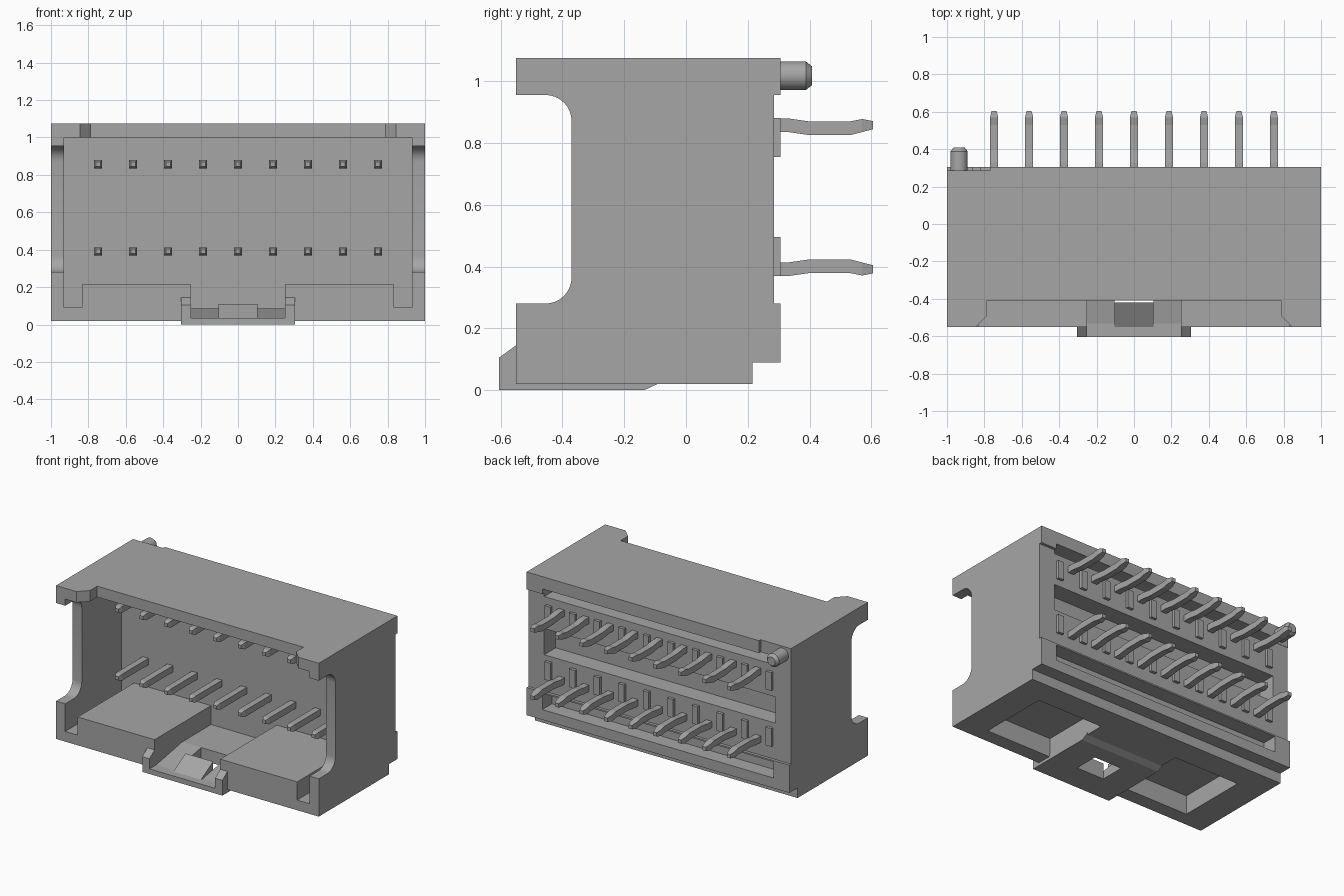
import bpy, bmesh, math

if "Cube" in bpy.data.objects:
    bpy.data.objects.remove(bpy.data.objects["Cube"], do_unlink=True)

GREY = (0.38, 0.38, 0.38, 1.0)
grey = bpy.data.materials.new("mid grey")
grey.use_nodes = True
grey.diffuse_color = GREY
grey.node_tree.nodes["Principled BSDF"].inputs["Base Color"].default_value = GREY


def loft(name, rings):
    """Solid through closed rings of points, capped at both ends."""
    bm = bmesh.new()
    loops = [[bm.verts.new(p) for p in ring] for ring in rings]
    n = len(loops[0])
    for a, b in zip(loops, loops[1:]):
        for i in range(n):
            bm.faces.new((a[i], a[(i + 1) % n], b[(i + 1) % n], b[i]))
    bm.faces.new(loops[0])
    bm.faces.new(loops[-1])
    bmesh.ops.recalc_face_normals(bm, faces=bm.faces)
    mesh = bpy.data.meshes.new(name)
    bm.to_mesh(mesh)
    bm.free()
    mesh.materials.append(grey)
    obj = bpy.data.objects.new(name, mesh)
    bpy.context.collection.objects.link(obj)
    return obj


def prism(name, profile, axis, lo, hi):
    """Extrude a 2D profile along x (y,z), y (x,z) or z (x,y)."""
    place = {"x": lambda p, t: (t, p[0], p[1]),
             "y": lambda p, t: (p[0], t, p[1]),
             "z": lambda p, t: (p[0], p[1], t)}[axis]
    return loft(name, [[place(p, t) for p in profile] for t in (lo, hi)])


def box(name, x0, x1, y0, y1, z0, z1):
    return prism(name, [(x0, y0), (x1, y0), (x1, y1), (x0, y1)], "z", z0, z1)


def cut(cutter, *targets):
    """Subtract the cutter from each target, then discard it."""
    cutter.hide_render = True
    for obj in targets:
        mod = obj.modifiers.new("cut", "BOOLEAN")
        mod.operation, mod.solver, mod.object = "DIFFERENCE", "EXACT", cutter
        bpy.context.view_layer.objects.active = obj
        bpy.ops.object.modifier_apply(modifier=mod.name)
    bpy.data.objects.remove(cutter, do_unlink=True)
    bpy.context.view_layer.update()


def arc(cy, cz, r, a0, a1, n=8):
    return [(cy + r * math.cos(math.radians(a0 + (a1 - a0) * i / n)),
             cz + r * math.sin(math.radians(a0 + (a1 - a0) * i / n))) for i in range(n + 1)]


# Housing: side profile with rounded notch at the front, stepped back
side = [(-0.55, 0.02), (0.215, 0.02), (0.215, 0.09), (0.305, 0.09), (0.305, 0.28),
        (0.285, 0.28), (0.285, 0.955), (0.305, 0.955), (0.305, 1.075), (-0.55, 1.075), (-0.55, 0.955)]
side += arc(-0.455, 0.87, 0.085, 90, 0) + arc(-0.455, 0.365, 0.085, 0, -90) + [(-0.55, 0.28)]
housing = prism("housing", side, "x", -1, 1)

# Cavity leaves two raised key blocks on the floor
half = [(0.93, 1.0), (0.93, 0.09), (0.835, 0.09), (0.835, 0.215), (0.25, 0.215), (0.25, 0.085)]
cut(prism("cavity_cutter", half + [(-x, z) for x, z in reversed(half)], "y", -0.7, 0.064), housing)

# Flared notch in the front edge of the roof
flare = [(0.87, -0.575), (0.785, -0.49), (0.785, -0.41)]
cut(prism("roof_cutter", flare + [(-x, y) for x, y in reversed(flare)], "z", 0.95, 1.2), housing)

# Hollows under the key blocks
for s in (-1, 1):
    x0, x1 = sorted((0.3 * s, 0.8 * s))
    cut(box("hollow_cutter", x0, x1, -0.45, 0.04, -0.1, 0.15), housing)

# Slots across the back, and the corner relief around the peg
for z0, z1, depth in ((0.93, 0.99, 0.16), (0.53, 0.71, 0.16), (0.16, 0.27, 0.2)):
    cut(box("slot_cutter", -0.88, 0.88, depth, 0.4, z0, z1), housing)
cut(box("relief_cutter", -1.1, -0.77, 0.287, 0.4, 0.9, 1.2), housing)

# Latch bay in the floor, with a window through floor and pad
cut(box("bay_cutter", -0.25, 0.25, -0.7, -0.25, 0.03, 0.15), housing)
pad = prism("latch_pad", [(-0.605, 0), (-0.135, 0), (-0.09, 0.021), (-0.09, 0.035), (-0.605, 0.035)],
            "x", -0.305, 0.305)
cut(box("window_cutter", -0.105, 0.105, -0.42, -0.25, -0.1, 0.13), housing, pad)
prism("latch_ramp_middle", [(-0.56, 0.03), (-0.42, 0.03), (-0.42, 0.11)], "x", -0.105, 0.105)
for s, tag in ((-1, "right"), (1, "left")):
    x = sorted((0.105 * s, 0.25 * s))
    prism("latch_ramp_" + tag, [(-0.56, 0.03), (-0.25, 0.03), (-0.25, 0.085)], "x", *x)
    x = sorted((0.25 * s, 0.305 * s))
    prism("latch_rail_" + tag, [(-0.605, 0), (-0.605, 0.105), (-0.55, 0.145), (-0.54, 0.145), (-0.54, 0)],
          "x", *x)

# Contact pins: (y, height, half width, half thickness), mirrored for the lower row
PITCH = 0.187
pin = [(-0.25, 0.857, 0.012, 0.012), (-0.225, 0.857, 0.022, 0.022), (0.33, 0.857, 0.022, 0.022),
       (0.4, 0.847, 0.022, 0.022), (0.53, 0.847, 0.022, 0.022), (0.57, 0.856, 0.022, 0.021),
       (0.605, 0.857, 0.013, 0.013)]
for row in ("upper", "lower"):
    for k in range(9):
        cx = (k - 4) * PITCH
        rings = []
        for y, z, w, h in pin:
            z = z if row == "upper" else 1.248 - z
            rings.append([(cx - w, y, z - h), (cx + w, y, z - h), (cx + w, y, z + h), (cx - w, y, z + h)])
        loft(f"{row}_pin_{k + 1}", rings)
    # Standoff ribs between the pins
    z0 = 0.755 if row == "upper" else 0.37
    for k in range(10):
        cx = (k - 4.5) * PITCH
        box(f"{row}_standoff_{k + 1}", cx - 0.022, cx + 0.022, 0.27, 0.305, z0, z0 + 0.125)

# Locating peg with a chamfered tip
peg = loft("locating_peg", [[(-0.935 + r * math.cos(i * math.pi / 12), y, 1.017 + r * math.sin(i * math.pi / 12))
                             for i in range(24)] for y, r in ((0.27, 0.046), (0.388, 0.046), (0.408, 0.03))])

# Smooth only the round surfaces
bpy.context.view_layer.update()
bpy.ops.object.select_all(action="DESELECT")
for obj in (housing, peg):
    obj.select_set(True)
bpy.context.view_layer.objects.active = housing
bpy.ops.object.shade_smooth_by_angle(angle=math.radians(25))
